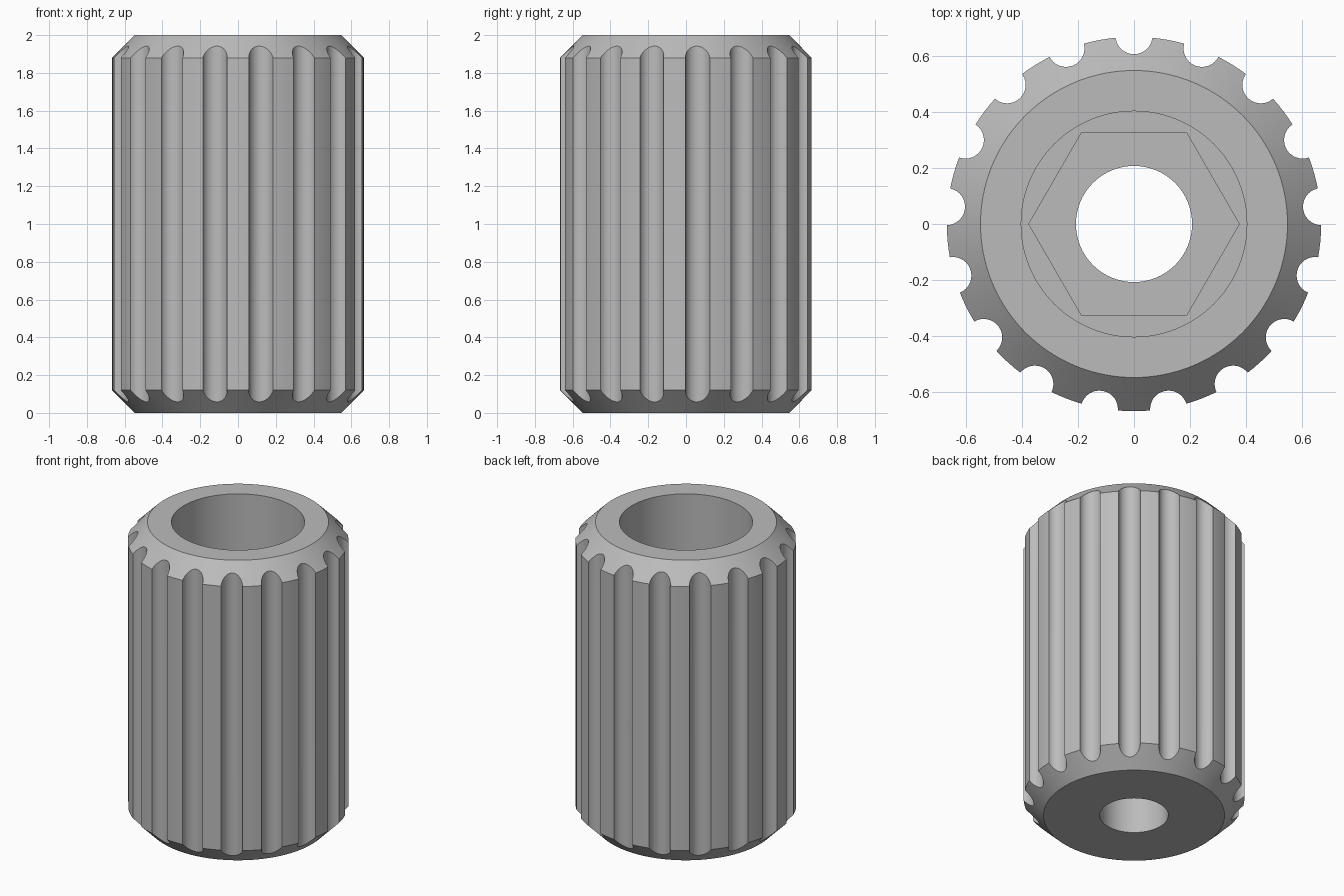
import bpy
import bmesh
from math import cos, sin, tau, pi, radians
from mathutils import Matrix

default = bpy.data.objects.get("Cube")
if default:
    bpy.data.objects.remove(default, do_unlink=True)

GROOVES = 17
HEIGHT = 2.0
OUTER_R, CHAMFER = 0.667, 0.12
GROOVE_R, GROOVE_CENTRE = 0.066, 0.671

grey = bpy.data.materials.new("plain grey")
grey.use_nodes = True
colour = (0.5, 0.5, 0.5, 1)
grey.diffuse_color = colour
grey.node_tree.nodes["Principled BSDF"].inputs["Base Color"].default_value = colour


def new_object(name, bm):
    bmesh.ops.recalc_face_normals(bm, faces=bm.faces[:])
    mesh = bpy.data.meshes.new(name)
    bm.to_mesh(mesh)
    bm.free()
    mesh.materials.append(grey)
    obj = bpy.data.objects.new(name, mesh)
    bpy.context.collection.objects.link(obj)
    return obj


def loft(bm, profile, sides):
    """Stack of regular rings from (radius, z) pairs, capped at both ends."""
    rings = [[bm.verts.new((r * cos(tau * i / sides), r * sin(tau * i / sides), z))
              for i in range(sides)] for r, z in profile]
    for low, high in zip(rings, rings[1:]):
        for i in range(sides):
            j = (i + 1) % sides
            bm.faces.new((low[i], low[j], high[j], high[i]))
    bm.faces.new(rings[0][::-1])
    bm.faces.new(rings[-1])
    return [v for ring in rings for v in ring]


def cut(target, cutter):
    cutter.hide_render = True
    mod = target.modifiers.new(cutter.name, 'BOOLEAN')
    mod.operation, mod.solver, mod.object = 'DIFFERENCE', 'EXACT', cutter
    bpy.context.view_layer.objects.active = target
    bpy.ops.object.modifier_apply(modifier=mod.name)
    bpy.data.objects.remove(cutter, do_unlink=True)


# Chamfered cylinder
bm = bmesh.new()
loft(bm, [(OUTER_R - CHAMFER, 0), (OUTER_R, CHAMFER),
          (OUTER_R, HEIGHT - CHAMFER), (OUTER_R - CHAMFER, HEIGHT)], GROOVES * 8)
grip = new_object("fluted_grip", bm)

# Round grip grooves, one of them centred on the back
bm = bmesh.new()
for k in range(GROOVES):
    a = pi / 2 + tau * k / GROOVES
    verts = loft(bm, [(GROOVE_R, -0.1), (GROOVE_R, HEIGHT + 0.1)], 32)
    place = Matrix.Translation((GROOVE_CENTRE * cos(a), GROOVE_CENTRE * sin(a), 0))
    bmesh.ops.transform(bm, matrix=place, verts=verts)
cut(grip, new_object("groove_cutter", bm))

# Stepped bore: wide counterbore, hexagonal nut pocket, round through hole
for name, radius, bottom, sides in (("counterbore_cutter", 0.402, 0.7, 96),
                                    ("hex_pocket_cutter", 0.375, 0.4, 6),
                                    ("through_hole_cutter", 0.207, -0.1, 64)):
    bm = bmesh.new()
    loft(bm, [(radius, bottom), (radius, HEIGHT + 0.1)], sides)
    cut(grip, new_object(name, bm))

bpy.ops.object.select_all(action='DESELECT')
grip.select_set(True)
bpy.context.view_layer.objects.active = grip
bpy.ops.object.shade_smooth_by_angle(angle=radians(30))
